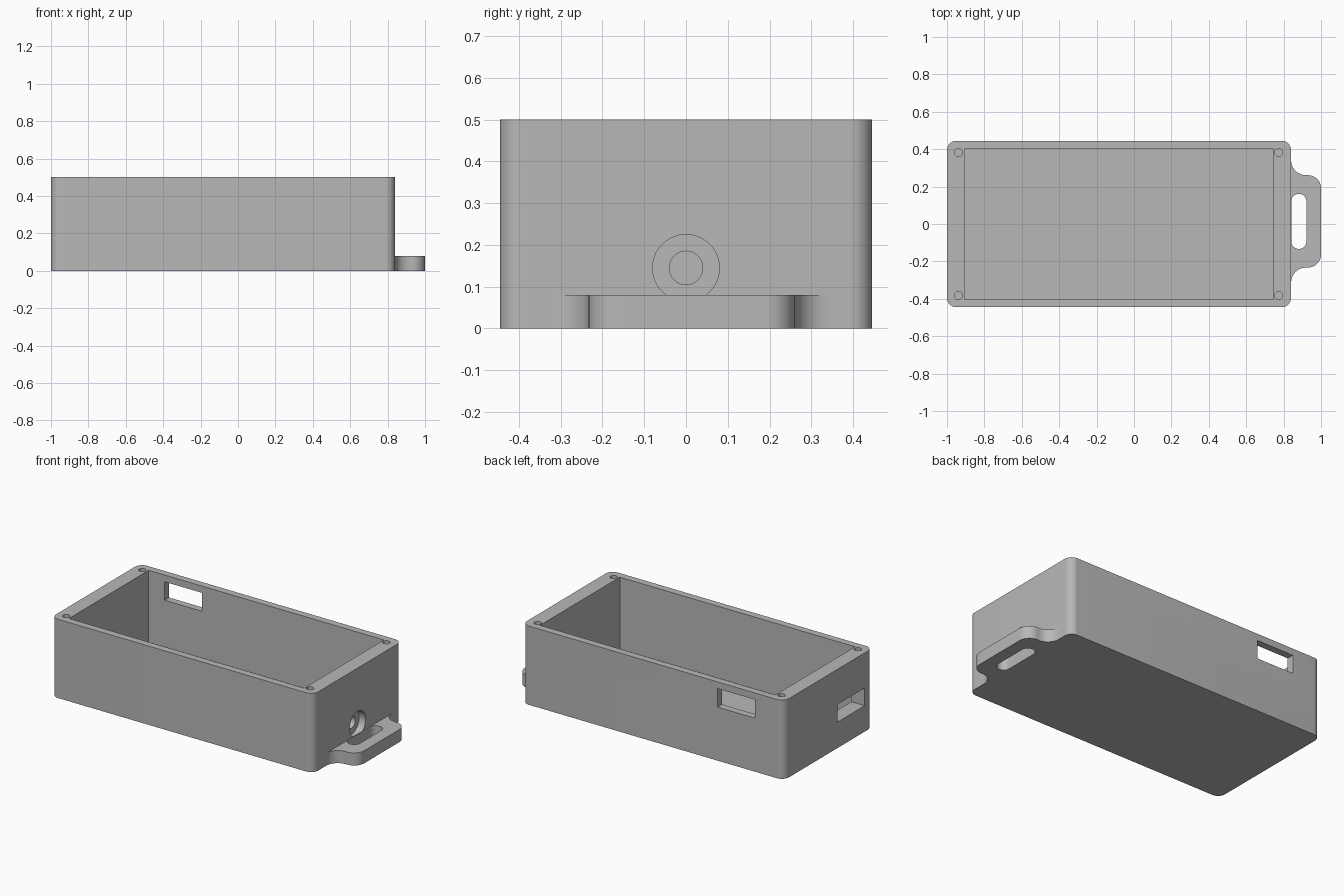
import bpy
import bmesh
from math import sin, cos, radians, pi
from mathutils import Matrix

cube = bpy.data.objects.get("Cube")
if cube:
    bpy.data.objects.remove(cube, do_unlink=True)

grey = bpy.data.materials.new("light grey plastic")
grey.use_nodes = True
colour = (0.48, 0.48, 0.48, 1)
grey.diffuse_color = colour
grey.node_tree.nodes["Principled BSDF"].inputs["Base Color"].default_value = colour


def arc(cx, cy, r, start, end, steps=10):
    angles = [radians(start + (end - start) * i / steps) for i in range(steps + 1)]
    return [(cx + r * cos(a), cy + r * sin(a)) for a in angles]


def rounded_rect(x0, x1, y0, y1, r):
    return (arc(x1 - r, y1 - r, r, 0, 90) + arc(x0 + r, y1 - r, r, 90, 180)
            + arc(x0 + r, y0 + r, r, 180, 270) + arc(x1 - r, y0 + r, r, 270, 360))


def finish(name, bm):
    bmesh.ops.remove_doubles(bm, verts=bm.verts, dist=1e-5)
    bmesh.ops.recalc_face_normals(bm, faces=bm.faces)
    mesh = bpy.data.meshes.new(name)
    bm.to_mesh(mesh)
    bm.free()
    mesh.materials.append(grey)
    obj = bpy.data.objects.new(name, mesh)
    bpy.context.collection.objects.link(obj)
    return obj


def prism(name, outline, z0, z1):
    bm = bmesh.new()
    face = bm.faces.new([bm.verts.new((x, y, z0)) for x, y in outline])
    top = bmesh.ops.extrude_face_region(bm, geom=[face], use_keep_orig=True)["geom"]
    bmesh.ops.translate(bm, vec=(0, 0, z1 - z0),
                        verts=[v for v in top if isinstance(v, bmesh.types.BMVert)])
    return finish(name, bm)


def block(name, x0, x1, y0, y1, z0, z1):
    return prism(name, [(x0, y0), (x1, y0), (x1, y1), (x0, y1)], z0, z1)


def cylinder_x(name, x0, x1, y, z, r):
    bm = bmesh.new()
    place = Matrix.Translation(((x0 + x1) / 2, y, z)) @ Matrix.Rotation(pi / 2, 4, "Y")
    bmesh.ops.create_cone(bm, cap_ends=True, segments=40, radius1=r, radius2=r,
                          depth=x1 - x0, matrix=place)
    return finish(name, bm)


def activate(obj):
    bpy.ops.object.select_all(action="DESELECT")
    obj.select_set(True)
    bpy.context.view_layer.objects.active = obj


def cut(target, cutter):
    mod = target.modifiers.new("cut", "BOOLEAN")
    mod.operation = "DIFFERENCE"
    mod.solver = "EXACT"
    mod.object = cutter
    activate(target)
    bpy.ops.object.modifier_apply(modifier=mod.name)
    bpy.data.objects.remove(cutter, do_unlink=True)


# Open tray with rounded upright corners
END, SIDE, TOP = 0.84, 0.445, 0.5
body = prism("enclosure_body", rounded_rect(-1, END, -SIDE, SIDE, 0.05), 0, TOP)
cut(body, block("cavity", -0.907, 0.745, -0.4, 0.4, 0.045, 0.6))

# Screw holes in the rim corners
for x in (-0.939, 0.774):
    for y in (-0.382, 0.382):
        cut(body, prism("screw_hole", arc(x, y, 0.0215, 0, 345, 23), 0.3, 0.6))

# Port windows in the back wall and the far end wall
cut(body, block("back_port", -0.795, -0.533, 0.35, 0.5, 0.34, 0.457))
cut(body, block("end_port", -1.1, -0.85, -0.363, -0.09, 0.165, 0.277))

# Counterbored cable hole above the handle
cut(body, cylinder_x("counterbore", 0.795, 0.9, 0, 0.145, 0.08))
cut(body, cylinder_x("cable_hole", 0.7, 0.9, 0, 0.145, 0.04))

# Flat handle: fillets flow from the wall into rounded outer corners
upper = arc(0.92, 0.327, 0.08, 180, 270) + arc(0.93, 0.177, 0.07, 90, 0)
upper.insert(0, (0.835, 0.327))
lower = [(x, -y) for x, y in reversed(upper)]
MID = 0.014
handle = prism("strap_handle", [(x, y + MID) for x, y in upper + lower], 0, 0.08)
cut(handle, prism("strap_slot", rounded_rect(0.841, 0.922, MID - 0.147, MID + 0.147, 0.04),
                  -0.1, 0.2))

for obj in (body, handle):
    activate(obj)
    bpy.ops.object.shade_smooth_by_angle(angle=radians(30))
